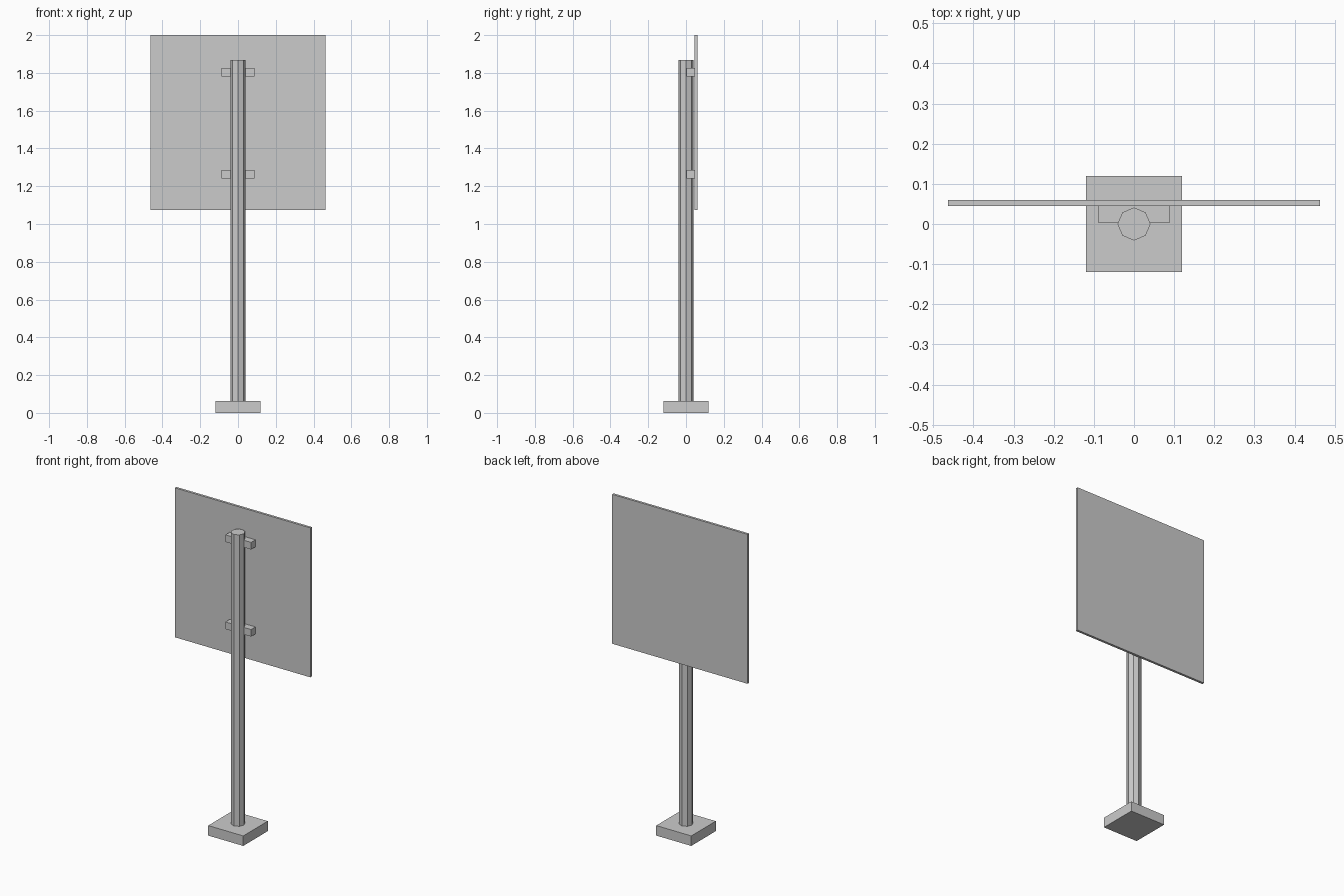
import bpy

if "Cube" in bpy.data.objects:
    bpy.data.objects.remove(bpy.data.objects["Cube"])


def box(name, lo, hi):
    """Axis-aligned box between two corners."""
    bpy.ops.mesh.primitive_cube_add(size=1, location=[(a + b) / 2 for a, b in zip(lo, hi)])
    ob = bpy.context.object
    ob.name = name
    ob.scale = [b - a for a, b in zip(lo, hi)]
    bpy.ops.object.transform_apply(location=False, rotation=False, scale=True)
    return ob


# Square foot
BASE_TOP = 0.062
box("base", (-0.12, -0.12, 0), (0.12, 0.12, BASE_TOP))

# Eight-sided post with a corner facing front
POST_TOP = 1.868
bpy.ops.mesh.primitive_cylinder_add(
    vertices=8, radius=0.041, depth=POST_TOP - BASE_TOP,
    location=(0, 0, (POST_TOP + BASE_TOP) / 2))
bpy.context.object.name = "post"

# Sign panel behind the post
box("sign_panel", (-0.464, 0.045, 1.074), (0.464, 0.06, 2.0))

# Brackets joining post and panel
for name, z in (("lower_bracket", 1.264), ("upper_bracket", 1.804)):
    box(name, (-0.088, 0.002, z - 0.022), (0.088, 0.045, z + 0.022))
